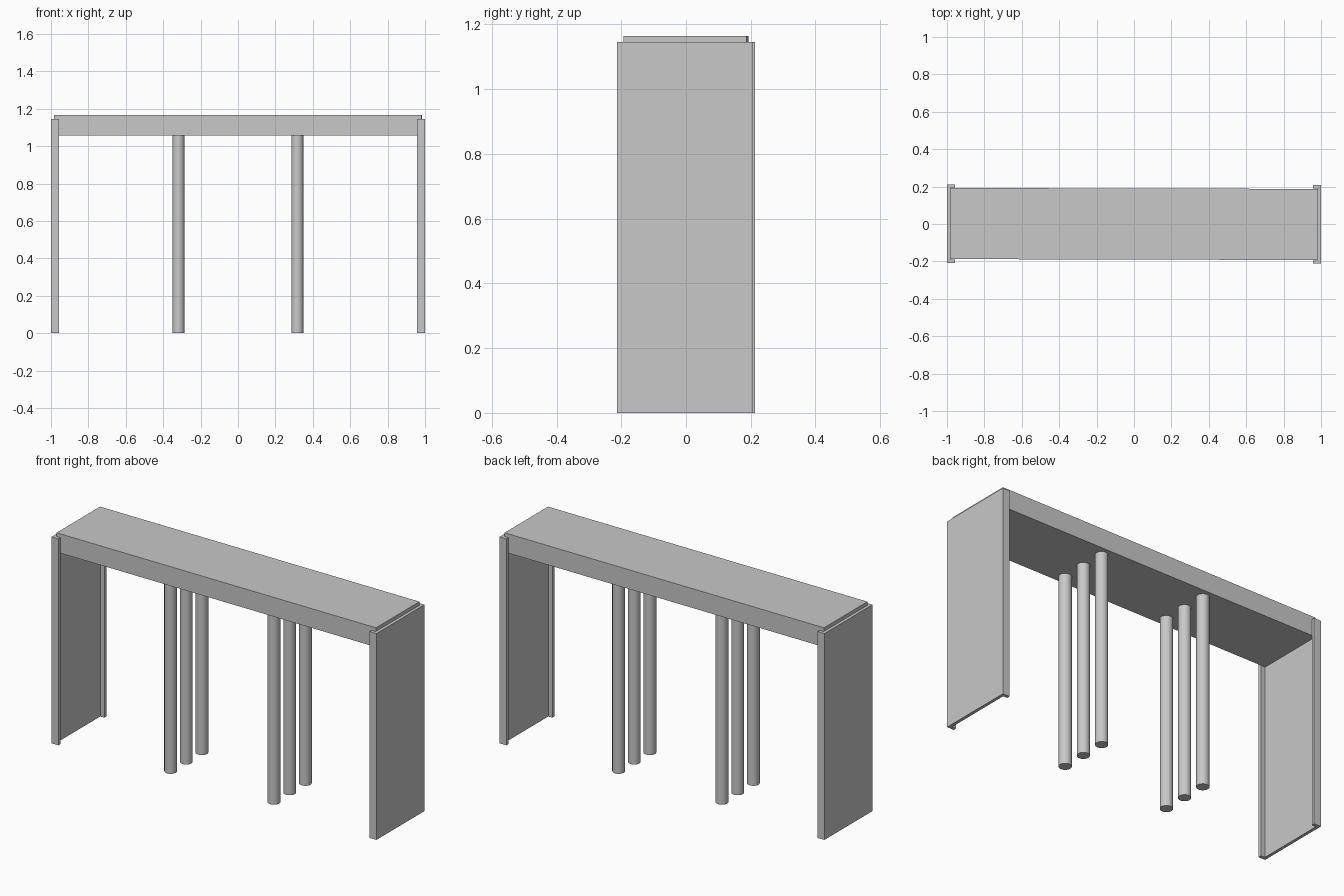
import bpy, bmesh, math
from mathutils import Matrix

cube = bpy.data.objects.get("Cube")
if cube:
    bpy.data.objects.remove(cube, do_unlink=True)

# Single plain grey finish
grey = bpy.data.materials.new("plain grey")
grey.use_nodes = True
COLOUR = (0.58, 0.58, 0.58, 1)
grey.diffuse_color = COLOUR
grey.node_tree.nodes["Principled BSDF"].inputs["Base Color"].default_value = COLOUR

# The whole table sits very slightly turned about the vertical
TURN = Matrix.Rotation(-0.0025, 4, 'Z')


def finish(name, bm):
    bmesh.ops.recalc_face_normals(bm, faces=bm.faces)
    bm.transform(TURN)
    mesh = bpy.data.meshes.new(name)
    bm.to_mesh(mesh)
    bm.free()
    mesh.materials.append(grey)
    obj = bpy.data.objects.new(name, mesh)
    bpy.context.collection.objects.link(obj)
    return obj


def extrude_profile(name, points, z0, z1):
    bm = bmesh.new()
    face = bm.faces.new([bm.verts.new((x, y, z0)) for x, y in points])
    new = bmesh.ops.extrude_face_region(bm, geom=[face], use_keep_orig=True)["geom"]
    top = [v for v in new if isinstance(v, bmesh.types.BMVert)]
    bmesh.ops.translate(bm, verts=top, vec=(0, 0, z1 - z0))
    return finish(name, bm)


# Thick table top
SX, SY = 0.982, 0.19
extrude_profile("table_top", [(-SX, -SY), (SX, -SY), (SX, SY), (-SX, SY)], 1.058, 1.165)

# Channel-shaped end panels wrapping the ends of the top
OUT, LIP, HALF, INNER = 0.999, 0.957, 0.21, 0.192
channel = [(LIP, -HALF), (OUT, -HALF), (OUT, HALF), (LIP, HALF),
           (LIP, INNER), (SX, INNER), (SX, -INNER), (LIP, -INNER)]
for side, name in ((1, "left_end_panel"), (-1, "right_end_panel")):
    extrude_profile(name, [(side * x, y) for x, y in channel], 0, 1.145)

# Two rows of three round posts
HEIGHT = 1.058
for side, label in ((1, "left"), (-1, "right")):
    for row, place in ((-1, "front"), (0, "middle"), (1, "back")):
        bm = bmesh.new()
        bmesh.ops.create_cone(
            bm, cap_ends=True, segments=32, radius1=0.032, radius2=0.032, depth=HEIGHT,
            matrix=Matrix.Translation((side * 0.318, row * 0.137, HEIGHT / 2)))
        post = finish(f"{label}_{place}_post", bm)
        bpy.ops.object.select_all(action='DESELECT')
        post.select_set(True)
        bpy.context.view_layer.objects.active = post
        bpy.ops.object.shade_smooth_by_angle(angle=math.radians(35))
